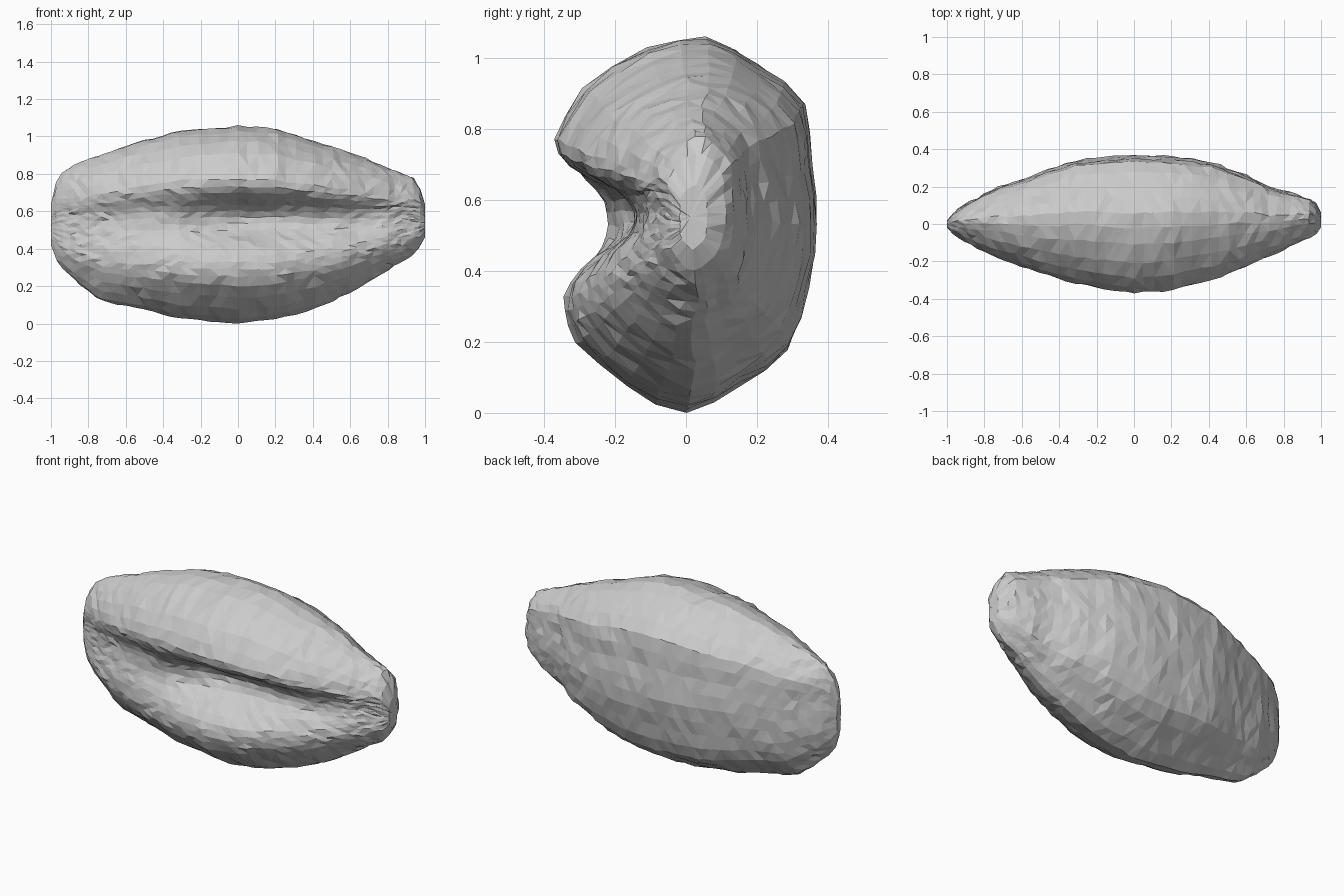
import bpy, bmesh, math, random
from mathutils import Vector, noise

if "Cube" in bpy.data.objects:
    bpy.data.objects.remove(bpy.data.objects["Cube"])

random.seed(4)

# Cross-section: y factor (front negative), height 0..1, groove weight
PROFILE = [
    (0, 0, 0), (-.46, .07, 0), (-.83, .19, 0), (-.92, .27, 0), (-.93, .34, .08),
    (-.94, .41, .45), (-.96, .47, .9), (-.97, .54, 1), (-.98, .6, .75),
    (-.99, .66, .14), (-1, .73, 0), (-.78, .86, 0), (-.3, .97, 0), (.16, 1, 0),
    (.56, .925, 0), (.9, .82, 0), (.95, .66, 0), (1, .5, 0), (.93, .33, 0),
    (.78, .17, 0), (.4, .075, 0)]

# Along the length: x, front y, back y, bottom z, top z, groove depth
STATIONS = [
    (-1, -.02, .02, .42, .64, 0), (-.98, -.045, .045, .35, .74, .05),
    (-.93, -.08, .09, .28, .82, .12), (-.74, -.17, .195, .12, .905, .2),
    (-.5, -.26, .275, .075, .98, .2), (-.3, -.32, .345, .03, 1.03, .29),
    (0, -.37, .37, 0, 1.06, .58), (.2, -.35, .365, .02, 1.045, .57),
    (.4, -.3, .335, .08, .98, .5), (.6, -.225, .265, .16, .91, .38),
    (.74, -.16, .19, .245, .86, .28), (.85, -.11, .17, .31, .81, .2),
    (.94, -.075, .135, .365, .77, .15), (.98, -.05, .105, .41, .715, .08),
    (1, -.02, .06, .46, .64, 0)]


def catmull(a, b, c, d, t):
    return [.5 * (2*q + (r-p)*t + (2*p-5*q+4*r-s)*t*t + (3*q-p-3*r+s)*t**3)
            for p, q, r, s in zip(a, b, c, d)]


def station(x):
    for a, b in zip(STATIONS, STATIONS[1:]):
        if x <= b[0]:
            t = (x - a[0]) / (b[0] - a[0])
            return [p + (q - p) * t for p, q in zip(a, b)]
    return STATIONS[-1]


# Smooth the section outline
n = len(PROFILE)
section = []
for i in range(n):
    pts = [PROFILE[(i + k) % n] for k in (-1, 0, 1, 2)]
    section += [catmull(*pts, t / 2) for t in range(2)]

# Loft the lumpy body along x
bm = bmesh.new()
rings = []
COUNT = 46
for i in range(COUNT + 1):
    s = -1 + 2 * i / COUNT
    x0 = .65 * s + .35 * math.sin(s * math.pi / 2)
    x, front, back, low, high, groove = station(x0)
    mid, half = (front + back) / 2, (back - front) / 2
    rough = min(1, half / .12)
    ring = []
    for u, v, g in section:
        y = mid + u * half + max(0, g) * groove * abs(front)
        z = low + v * (high - low)
        p = Vector((x, y, z))
        bump = noise.noise_vector(p * 5) * .01
        jit = Vector([random.uniform(-1, 1) for _ in range(3)]) * .005
        jit.x *= 1.6
        p += (bump + jit) * rough
        p.x = max(-1, min(1, p.x))
        p.z = max(0, p.z)
        ring.append(bm.verts.new(p))
    rings.append(ring)
m = len(section)
for a, b in zip(rings, rings[1:]):
    for j in range(m):
        bm.faces.new((a[j], a[(j+1) % m], b[(j+1) % m], b[j]))

# Close both blunt ends
for ring, x in ((rings[0], -1), (rings[-1], 1)):
    mid = sum((v.co for v in ring), Vector()) / m
    c = bm.verts.new((x, mid.y, mid.z))
    for j in range(m):
        bm.faces.new((ring[j], ring[(j+1) % m], c))

# Faceted triangles
bmesh.ops.triangulate(bm, faces=bm.faces[:], quad_method='SHORT_EDGE')
bmesh.ops.recalc_face_normals(bm, faces=bm.faces[:])
mesh = bpy.data.meshes.new("grooved_seed")
bm.to_mesh(mesh)
bm.free()
obj = bpy.data.objects.new("grooved_seed", mesh)
bpy.context.collection.objects.link(obj)
